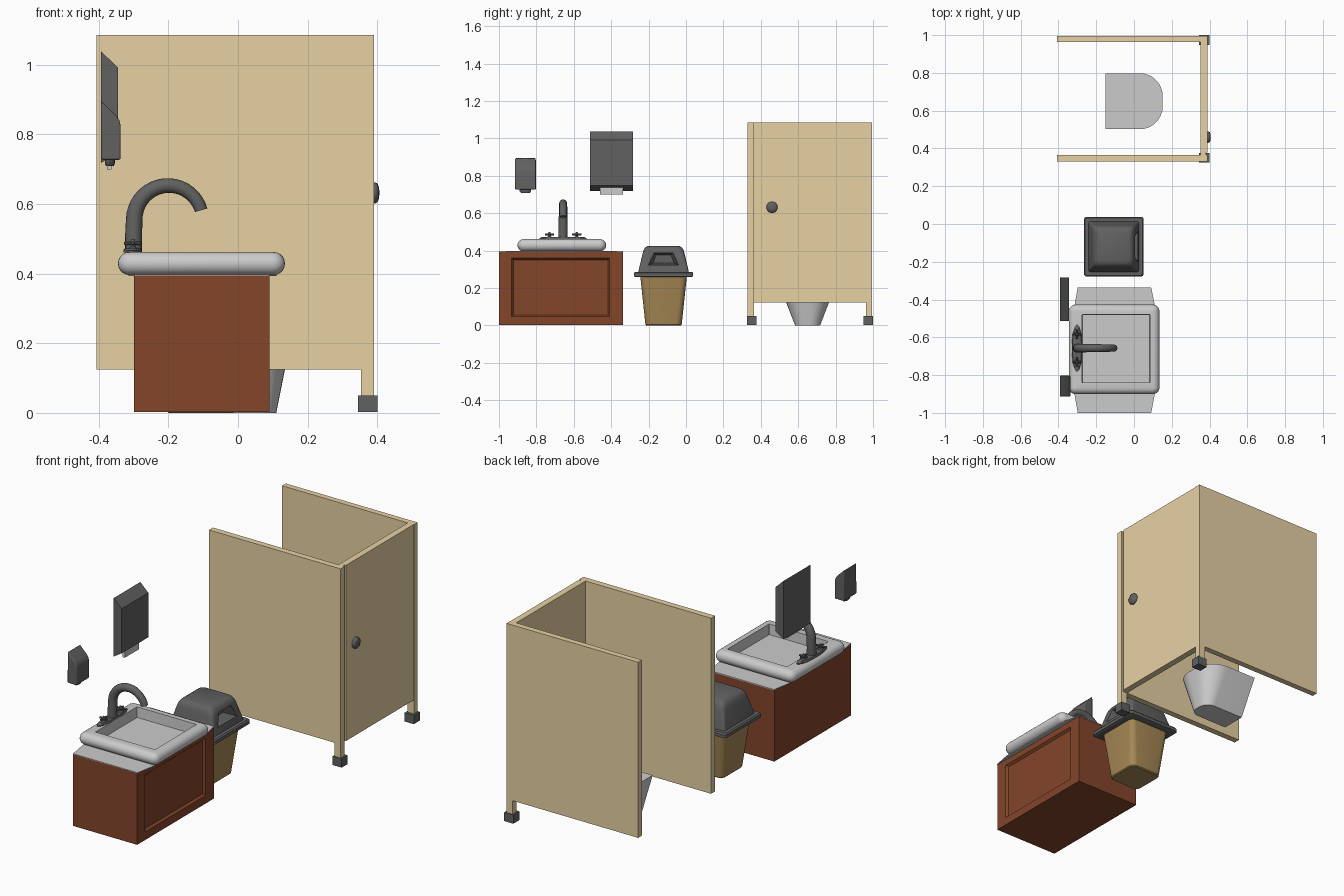
import bpy, bmesh
from math import sin, cos, pi, radians
from mathutils import Vector

if "Cube" in bpy.data.objects:
    bpy.data.objects.remove(bpy.data.objects["Cube"])


def material(name, r, g, b):
    m = bpy.data.materials.new(name)
    m.diffuse_color = (r, g, b, 1)
    m.use_nodes = True
    m.node_tree.nodes["Principled BSDF"].inputs["Base Color"].default_value = m.diffuse_color
    return m


TAN = material("tan_laminate", .8, .64, .37)
WOOD = material("brown_wood", .23, .06, .023)
DARK = material("dark_plastic", .12, .12, .12)
BIN = material("bin_brown", .38, .245, .09)


def loft(name, rings, mat=None, smooth=False, bevel=0):
    """Skin equal-length rings of points and cap both ends."""
    bm = bmesh.new()
    rows = [[bm.verts.new(p) for p in ring] for ring in rings]
    n = len(rows[0])
    for a, b in zip(rows, rows[1:]):
        for i in range(n):
            j = (i + 1) % n
            bm.faces.new((a[i], a[j], b[j], b[i]))
    bm.faces.new(rows[0][::-1])
    bm.faces.new(rows[-1])
    bmesh.ops.recalc_face_normals(bm, faces=bm.faces)
    me = bpy.data.meshes.new(name)
    bm.to_mesh(me)
    bm.free()
    ob = bpy.data.objects.new(name, me)
    bpy.context.collection.objects.link(ob)
    if mat:
        me.materials.append(mat)
    if bevel:
        mod = ob.modifiers.new("soft_edges", 'BEVEL')
        mod.width, mod.segments = bevel, 3
    if smooth:
        bpy.ops.object.select_all(action='DESELECT')
        ob.select_set(True)
        bpy.context.view_layer.objects.active = ob
        bpy.ops.object.shade_smooth_by_angle(angle=radians(35))
    return ob


def box(name, x, y, z, mat=None):
    return loft(name, [[(x[0], y[0], h), (x[1], y[0], h), (x[1], y[1], h), (x[0], y[1], h)]
                       for h in z], mat)


def round_rect(cx, cy, hx, hy, r, z, seg=5):
    pts = []
    for k, (sx, sy) in enumerate(((1, 1), (-1, 1), (-1, -1), (1, -1))):
        for i in range(seg + 1):
            a = (k + i / seg) * pi / 2
            pts.append((cx + sx * (hx - r) + r * cos(a), cy + sy * (hy - r) + r * sin(a), z))
    return pts


def lathe(name, origin, axis, profile, mat=None, n=20, sx=1, sy=1):
    """Turn (distance, radius) pairs about an axis."""
    q = Vector((0, 0, 1)).rotation_difference(Vector(axis))
    o = Vector(origin)
    return loft(name, [[o + q @ Vector((sx * r * cos(2 * pi * i / n), sy * r * sin(2 * pi * i / n), d))
                        for i in range(n)] for d, r in profile], mat, True)


def extrude_y(name, prof, y0, y1, mat, smooth=False, bevel=0):
    return loft(name, [[(x, y, z) for x, z in prof] for y in (y0, y1)], mat, smooth, bevel)


def yz_rect(x, y0, y1, z0, z1):
    return [(x, y0, z0), (x, y1, z0), (x, y1, z1), (x, y0, z1)]


# Stall: two side partitions with posts and feet, door with knob
for side, y0, y1, f0, f1 in (("near", .33, .364, .325, .377), ("far", .963, .995, .948, 1.0)):
    box(side + "_partition", (-.407, .39), (y0, y1), (.124, 1.085), TAN)
    box(side + "_post", (.353, .39), (y0, y1), (.04, .124), TAN)
    box(side + "_foot", (.345, .4), (f0, f1), (.002, .05), DARK)
box("stall_door", (.353, .388), (.378, .963), (.124, 1.085), TAN)
box("door_hinge_strip", (.353, .38), (.364, .378), (.124, 1.085), TAN)
lathe("door_knob", (.385, .46, .632), (1, 0, 0),
      [(0, .03), (.01, .03), (.016, .026), (.02, .016), (.021, .004)], DARK)


# Toilet: D-shaped tapering pedestal
def d_ring(z, x0, x1, hy):
    r = hy * .82
    pts = [(x0, .65 + hy, z), (x0, .65 - hy, z)]
    for s, steps in ((-1, range(9)), (1, range(8, -1, -1))):
        for i in steps:
            a = i / 8 * pi / 2
            pts.append((x1 - r + r * sin(a), .65 + s * (hy - r + r * cos(a)), z))
    return pts


loft("toilet", [d_ring(0, -.13, .11, .067), d_ring(.21, -.15, .152, .148)], None, True)

# Vanity cabinet with a recessed panel on the +x face
loft("vanity_cabinet", [yz_rect(-.298, -1, -.338, .003, .395), yz_rect(.09, -1, -.338, .003, .395),
                        yz_rect(.09, -.932, -.408, .047, .36), yz_rect(.078, -.922, -.418, .057, .35)], WOOD)
loft("countertop", [[(-.298, -1, z), (.091, -1, z), (.11, -.9, z), (.11, -.43, z),
                     (.091, -.336, z), (-.298, -.336, z), (-.315, -.43, z), (-.315, -.9, z)]
                    for z in (.393, .398)])

# Sink: pillow-edged slab with a sunken basin
rings = []
for i in range(11):
    a = radians(-90 + 18 * i)
    d = .033 * (1 - cos(a))
    rings.append(round_rect(-.105, -.664, .24 - d, .237 - d, .036 - d, .429 + .033 * sin(a)))
rings.append(round_rect(-.095, -.66, .18, .18, .003, .462))
rings.append(round_rect(-.095, -.66, .178, .178, .003, .405))
loft("sink", rings, None, True)

# Faucet: oval plate, gooseneck spout and two cross handles
FX, FY = -.302, -.657
lathe("faucet_plate", (FX, FY, .46), (0, 0, 1), [(0, 1), (.007, 1), (.012, .9)], DARK, 28, .027, .126)
path = [(-.3, .465, 0), (-.3, .51, 0)]
for i in range(19):
    t = pi - i / 18 * radians(164)
    path.append((-.2 + .098 * cos(t), .555 + .098 * sin(t), pi - t))
rings = []
for k, (x, z, bend) in enumerate(path):
    r = .0245 - .006 * k / (len(path) - 1)
    rings.append([(x - r * cos(a) * cos(bend), FY + r * sin(a), z + r * cos(a) * sin(bend))
                  for a in (2 * pi * i / 16 for i in range(16))])
loft("faucet_spout", rings, DARK, True)
for side, s in (("left", -1), ("right", 1)):
    hy = FY + s * .073
    lathe(side + "_handle_stem", (FX, hy, .465), (0, 0, 1),
          [(0, .018), (.006, .015), (.012, .007), (.024, .008), (.034, .005)], DARK, 14)
    for nm, ax in (("x", Vector((1, 0, 0))), ("y", Vector((0, 1, 0)))):
        lathe(side + "_handle_arm_" + nm, Vector((FX, hy, .487)) - ax * .025, ax,
              [(0, .003), (.003, .006), (.012, .005), (.038, .005), (.047, .006), (.05, .003)], DARK, 10)

# Soap dispenser
extrude_y("soap_dispenser", [(-.393, .727), (-.337, .727), (-.337, .825), (-.341, .841),
                             (-.35, .854), (-.393, .896)], -.914, -.803, DARK, True, .005)
lathe("soap_nozzle", (-.368, -.859, .709), (0, 0, 1), [(0, .024), (.008, .03), (.02, .03)], DARK, 16, .48, 1)

# Paper towel dispenser with a hanging sheet
extrude_y("towel_dispenser", [(-.393, .718), (-.345, .748), (-.345, .992), (-.393, 1.038)],
          -.513, -.283, DARK)
box("paper_sheet", (-.376, -.363), (-.46, -.338), (.699, .745))

# Waste bin: tapered body, domed lid with a recessed opening on +x
BX, BY = -.107, -.12
loft("bin_body", [round_rect(BX, BY, w, w, r, z) for w, r, z in
                  ((.092, .028, 0), (.097, .033, .005), (.125, .03, .268))], BIN, True)
lid = loft("bin_lid", [round_rect(BX, BY, w, w, r, z) for w, r, z in
                       ((.148, .01, .258), (.158, .014, .263), (.158, .014, .28), (.152, .012, .287),
                        (.134, .012, .287), (.131, .014, .305), (.112, .022, .385), (.107, .026, .403),
                        (.098, .028, .417), (.085, .026, .425))], DARK, True)


def slot(x, b, t, z0, z1):
    return [(x, BY - b, z0), (x, BY + b, z0), (x, BY + t, z1), (x, BY - t, z1)]


cut = loft("bin_opening_cutter", [slot(-.045, .055, .04, .335, .378), slot(.04, .09, .06, .318, .396)])
cut.hide_render = True
cut.display_type = 'WIRE'
mod = lid.modifiers.new("opening", 'BOOLEAN')
mod.object, mod.operation, mod.solver = cut, 'DIFFERENCE', 'EXACT'
